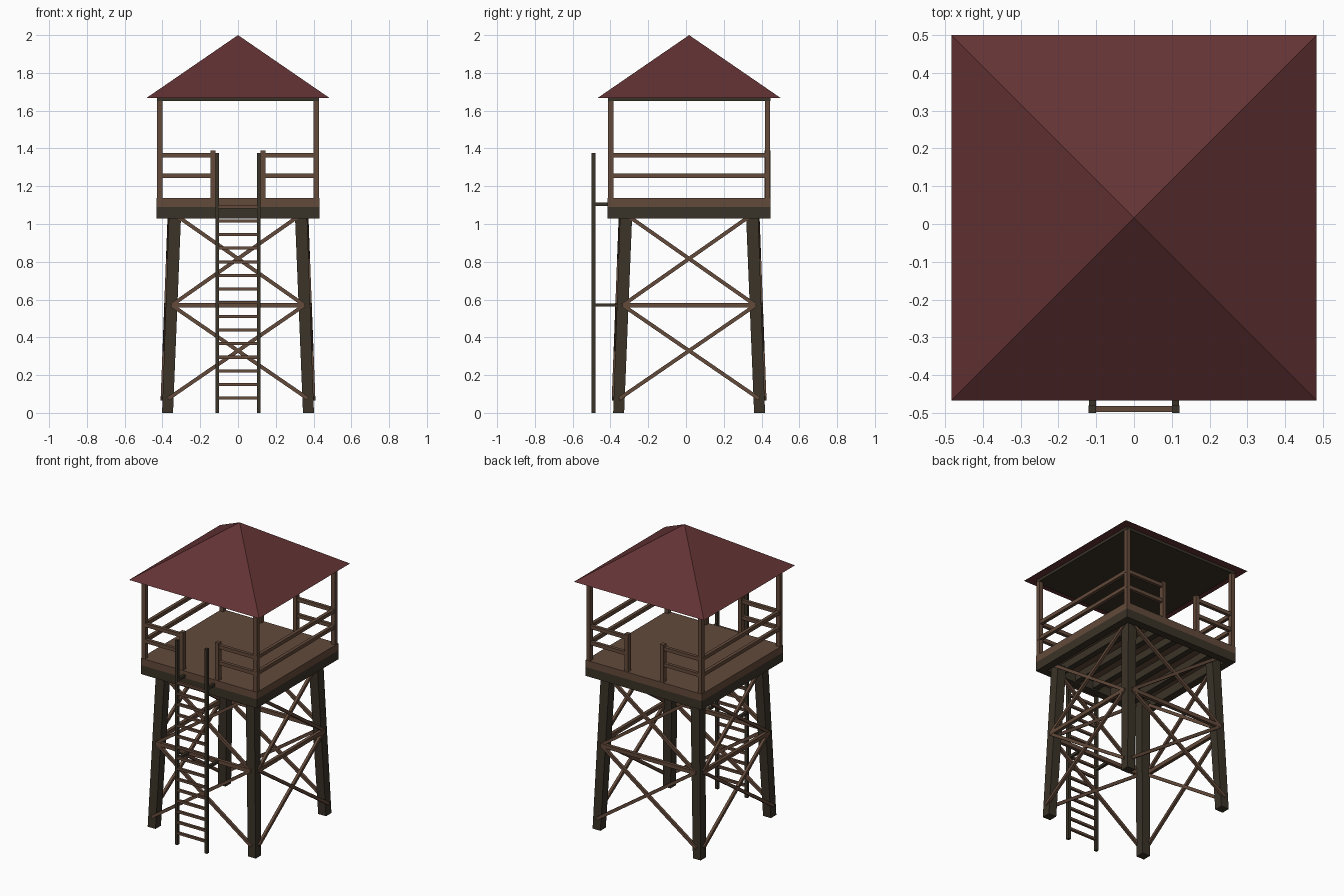
import bpy, bmesh
from mathutils import Vector, Matrix

if "Cube" in bpy.data.objects:
    bpy.data.objects.remove(bpy.data.objects["Cube"])

CY = 0.0165  # tower centre in y (the ladder sticks out at the front)


def material(name, rgb):
    m = bpy.data.materials.new(name)
    m.diffuse_color = (*rgb, 1)
    m.use_nodes = True
    m.node_tree.nodes["Principled BSDF"].inputs["Base Color"].default_value = m.diffuse_color
    return m


DARK = material("dark timber", (0.042, 0.033, 0.021))
BROWN = material("brown timber", (0.125, 0.068, 0.043))
RED = material("red roof", (0.125, 0.033, 0.035))


def finish(name, bm, mat):
    bmesh.ops.recalc_face_normals(bm, faces=bm.faces)
    me = bpy.data.meshes.new(name)
    bm.to_mesh(me)
    bm.free()
    ob = bpy.data.objects.new(name, me)
    me.materials.append(mat)
    bpy.context.collection.objects.link(ob)
    return ob


def box(name, lo, hi, mat):
    lo, hi = Vector(lo), Vector(hi)
    bm = bmesh.new()
    bmesh.ops.create_cube(bm, size=1)
    bm.transform(Matrix.Translation((lo + hi) / 2) @ Matrix.Diagonal((*(hi - lo), 1)))
    return finish(name, bm, mat)


def beam(name, a, b, side, w, t, mat):
    """Bar from a to b, w wide in plane, t thick along the side direction."""
    a, b = Vector(a), Vector(b)
    d = (b - a).normalized()
    n = Vector(side)
    n = (n - d * n.dot(d)).normalized()
    u = n.cross(d)
    rot = Matrix((u * w, n * t, b - a)).transposed().to_4x4()
    bm = bmesh.new()
    bmesh.ops.create_cube(bm, size=1)
    bm.transform(Matrix.Translation((a + b) / 2) @ rot)
    return finish(name, bm, mat)


def leg_at(z):
    return 0.373 - 0.039 * z / 1.03


# Splayed legs, cut level at foot and top
for sx in (-1, 1):
    for sy in (-1, 1):
        bm = bmesh.new()
        bmesh.ops.create_cube(bm, size=1)
        for v in bm.verts:
            z = 0 if v.co.z < 0 else 1.05
            r = leg_at(z)
            h = 0.029 if z == 0 else 0.032
            v.co = (sx * r + (h if v.co.x > 0 else -h),
                    CY + sy * r + (h if v.co.y > 0 else -h), z)
        finish("leg", bm, DARK)

# Bracing on all four sides
for k, nrm in enumerate([(0, -1), (1, 0), (0, 1), (-1, 0)]):
    n = Vector((*nrm, 0))
    t = Vector((-n.y, n.x, 0))

    def pt(s, z):
        r = leg_at(z)
        return n * (r + 0.03) + t * s * r + Vector((0, CY, z))

    beam("horizontal_brace", pt(-1, 0.57), pt(1, 0.57), n, 0.026, 0.022, BROWN)
    for z0, z1 in ((0.075, 0.57), (0.57, 1.05)):
        for s in (-1, 1):
            beam("diagonal_brace", pt(-s, z0), pt(s, z1), n, 0.02, 0.018, BROWN)

# Platform: dark edge frame, joists and floor
P = 0.432
for s in (-1, 1):
    x0, x1 = sorted((s * P, s * (P - 0.05)))
    box("side_frame_beam", (x0, CY - P, 1.03), (x1, CY + P, 1.09), DARK)
    box("end_frame_beam", (-P + 0.05, CY + x0, 1.03), (P - 0.05, CY + x1, 1.09), DARK)
for i in range(-2, 3):
    x = i * 0.14
    box("floor_joist", (x - 0.02, CY - P + 0.05, 1.04), (x + 0.02, CY + P - 0.05, 1.09), DARK)
box("floor", (-P, CY - P, 1.09), (P, CY + P, 1.137), BROWN)

# Corner posts, gate posts and railings (gap in front and back)
Q = 0.415
for sx in (-1, 1):
    for sy in (-1, 1):
        x, y = sx * Q, CY + sy * Q
        box("corner_post", (x - 0.014, y - 0.014, 1.13), (x + 0.014, y + 0.014, 1.655), BROWN)
        x = sx * 0.132
        box("gate_post", (x - 0.013, y - 0.015, 1.13), (x + 0.013, y + 0.015, 1.39), BROWN)
        for z in (1.255, 1.363):
            a, b = sorted((sx * 0.132, sx * 0.43))
            box("gate_rail", (a, y - 0.011, z - 0.012), (b, y + 0.011, z + 0.012), BROWN)
    for z in (1.255, 1.363):
        x = sx * Q
        box("side_rail", (x - 0.011, CY - Q, z - 0.012), (x + 0.011, CY + Q, z + 0.012), BROWN)

# Ceiling and pyramid roof
box("ceiling", (-0.43, CY - 0.43, 1.65), (0.43, CY + 0.43, 1.675), DARK)
bm = bmesh.new()
R = 0.4835
base = [bm.verts.new((x * R, CY + y * R, 1.668)) for x, y in ((-1, -1), (1, -1), (1, 1), (-1, 1))]
tip = bm.verts.new((0, CY, 2.0))
bm.faces.new(base)
for i in range(4):
    bm.faces.new((base[i], base[(i + 1) % 4], tip))
finish("roof", bm, RED)

# Ladder with stand-off brackets
for s in (-1, 1):
    x = s * 0.11
    box("ladder_rail", (x - 0.01, -0.5, 0), (x + 0.01, -0.48, 1.375), DARK)
    box("lower_bracket", (x - 0.009, -0.485, 0.562), (x + 0.009, -0.355, 0.58), DARK)
    box("upper_bracket", (x - 0.009, -0.485, 1.095), (x + 0.009, -0.41, 1.113), DARK)
for i in range(15):
    z = 0.078 + i * 0.0722
    box("ladder_rung", (-0.105, -0.498, z - 0.008), (0.105, -0.482, z + 0.008), BROWN)
